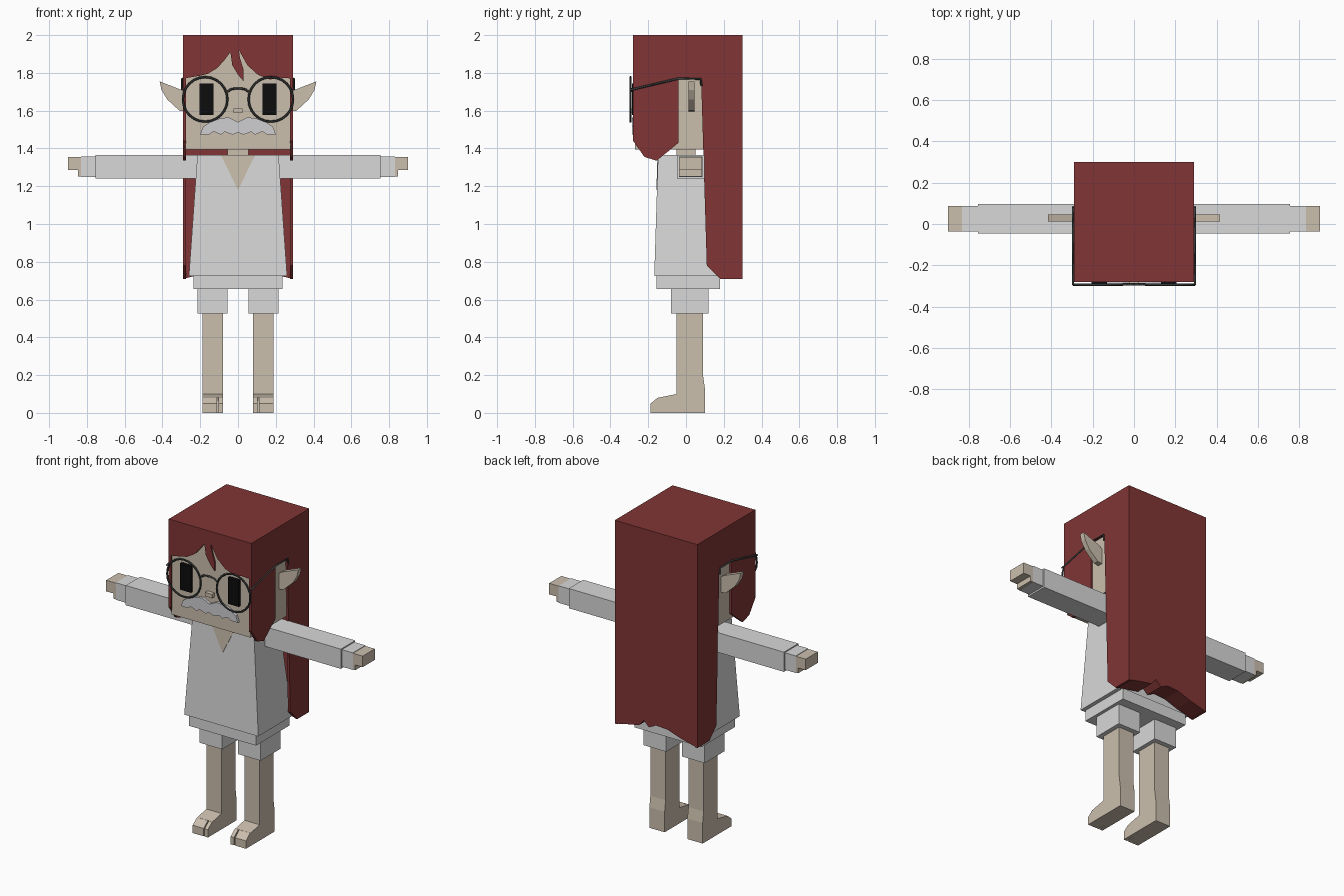
import bpy, bmesh, math
from mathutils import Vector

cube = bpy.data.objects.get("Cube")
if cube:
    bpy.data.objects.remove(cube, do_unlink=True)


def material(name, r, g, b):
    m = bpy.data.materials.new(name)
    m.use_nodes = True
    m.diffuse_color = (r, g, b, 1)
    bsdf = m.node_tree.nodes["Principled BSDF"]
    bsdf.inputs["Base Color"].default_value = (r, g, b, 1)
    bsdf.inputs["Roughness"].default_value = 0.9
    return m


RED = material("hair red", 0.22, 0.036, 0.036)
SKIN = material("skin beige", 0.6, 0.52, 0.42)
WHITE = material("cloth white", 0.69, 0.69, 0.69)
GREY = material("moustache grey", 0.62, 0.62, 0.64)
BLACK = material("eye black", 0.004, 0.004, 0.004)
METAL = material("frame grey", 0.05, 0.055, 0.055)


def finish(name, bm, mat):
    bmesh.ops.recalc_face_normals(bm, faces=bm.faces)
    mesh = bpy.data.meshes.new(name)
    bm.to_mesh(mesh)
    bm.free()
    mesh.materials.append(mat)
    ob = bpy.data.objects.new(name, mesh)
    bpy.context.collection.objects.link(ob)
    return ob


def prism(name, pts, axis, a, b, mat):
    """Extrude a profile along x (points are y, z) or y (points are x, z)."""
    bm = bmesh.new()
    put = (lambda p, t: (t, p[0], p[1])) if axis == "x" else (lambda p, t: (p[0], t, p[1]))
    face = bm.faces.new([bm.verts.new(put(p, a)) for p in pts])
    ext = bmesh.ops.extrude_face_region(bm, geom=[face])
    shift = Vector(put((0, 0), b - a))
    bmesh.ops.translate(bm, vec=shift, verts=[v for v in ext["geom"] if isinstance(v, bmesh.types.BMVert)])
    return finish(name, bm, mat)


def box(name, x, y, z, mat):
    pts = [(x[0], z[0]), (x[1], z[0]), (x[1], z[1]), (x[0], z[1])]
    return prism(name, pts, "y", y[0], y[1], mat)


def wire(name, pts, radius):
    cu = bpy.data.curves.new(name, "CURVE")
    cu.dimensions = "3D"
    cu.bevel_depth = radius
    cu.bevel_resolution = 0
    cu.use_fill_caps = True
    sp = cu.splines.new("POLY")
    sp.points.add(len(pts) - 1)
    for q, p in zip(sp.points, pts):
        q.co = (*p, 1)
    cu.materials.append(METAL)
    bpy.context.collection.objects.link(bpy.data.objects.new(name, cu))


# Head and neck
box("head", (-0.278, 0.278), (-0.27, 0.24), (1.395, 1.97), SKIN)
box("neck", (-0.055, 0.055), (-0.05, 0.05), (1.3, 1.4), SKIN)

# Hair: cap, fringe, back curtain and side panels
box("hair_cap", (-0.29, 0.29), (-0.28, 0.3), (1.94, 2), RED)
fringe = [(-0.29, 1.77), (-0.2, 1.785), (-0.16, 1.795), (-0.11, 1.825), (-0.07, 1.87),
          (-0.04, 1.91), (-0.03, 1.84), (0, 1.79), (0.03, 1.755), (0.03, 1.815),
          (0.01, 1.88), (0.005, 1.92), (0.05, 1.84), (0.105, 1.79), (0.17, 1.765),
          (0.22, 1.775), (0.29, 1.77), (0.29, 2), (-0.29, 2)]
prism("hair_fringe", fringe, "y", -0.28, -0.262, RED)
curtain = [(-0.29, 2), (-0.29, 0.71), (-0.17, 0.74), (-0.08, 0.77), (0, 0.775), (0.05, 0.75),
           (0.087, 0.785), (0.12, 0.745), (0.2, 0.73), (0.29, 0.71), (0.29, 2)]
prism("hair_back", curtain, "y", 0.18, 0.3, RED)
panel = [(-0.28, 2), (-0.28, 1.44), (-0.22, 1.355), (-0.155, 1.335), (-0.1, 1.38), (-0.04, 1.43),
         (-0.04, 1.77), (0.08, 1.77), (0.11, 0.78), (0.18, 0.71), (0.3, 0.71), (0.3, 2)]

# Face
nose = box("nose", (-0.025, 0.025), (-0.296, -0.26), (1.587, 1.612), SKIN)
half = [(0.05, 1.565), (0.09, 1.56), (0.14, 1.545), (0.185, 1.515), (0.2, 1.475), (0.15, 1.475),
        (0.13, 1.49), (0.09, 1.473), (0.07, 1.488), (0.03, 1.473)]
moustache = [(0, 1.54)] + half + [(0, 1.485)] + [(-x, z) for x, z in reversed(half)]
prism("moustache", moustache, "y", -0.287, -0.265, GREY)
arch = [(0.056, 1.7), (0.04, 1.712), (0.015, 1.718)]
bridge = [(-x, -0.292, z) for x, z in arch] + [(x, -0.292, z) for x, z in reversed(arch)]
wire("glasses_bridge", bridge, 0.006)

# Tunic: tapered body, neckline and hem
bm = bmesh.new()
bmesh.ops.create_cube(bm, size=1)
for v in bm.verts:
    top = v.co.z > 0
    back = v.co.y > 0
    v.co.x = math.copysign(0.215 if top else 0.26, v.co.x)
    v.co.y = (0.1 if top else 0.17) if back else (-0.148 if top else -0.168)
    v.co.z = 1.365 if top else 0.725
finish("tunic", bm, WHITE)
neckline = prism("neckline", [(-0.09, 1.363), (0.09, 1.363), (0, 1.18)], "y", -0.151, -0.145, SKIN)
for v in neckline.data.vertices:
    v.co.y -= (1.365 - v.co.z) * 0.031
box("hem", (-0.235, 0.235), (-0.155, 0.18), (0.655, 0.727), WHITE)

leg = [(-0.05, 0.54), (0.09, 0.54), (0.09, 0.2), (0.1, 0.13), (0.1, 0),
       (-0.14, 0), (-0.14, 0.082), (-0.05, 0.1)]
toe = [(-0.13, 0), (-0.13, 0.083), (-0.15, 0.08), (-0.187, 0.05), (-0.187, 0)]
ear = [(0.27, 1.69), (0.3, 1.71), (0.415, 1.755), (0.405, 1.71), (0.375, 1.66), (0.31, 1.6), (0.27, 1.595)]

# Paired parts
for side, s in (("left", 1), ("right", -1)):
    def sbox(part, x, y, z, mat):
        box(side + "_" + part, (s * x[0], s * x[1]), y, z, mat)

    prism(side + "_hair_panel", panel, "x", s * 0.274, s * 0.29, RED)
    prism(side + "_ear", [(s * x, z) for x, z in ear], "y", 0.012, 0.045, SKIN)
    sbox("eye", (0.13, 0.205), (-0.287, -0.265), (1.577, 1.745), BLACK)

    # Glasses
    bpy.ops.mesh.primitive_torus_add(major_segments=24, minor_segments=6, major_radius=0.118,
                                     minor_radius=0.006, location=(s * 0.174, -0.294, 1.66),
                                     rotation=(math.pi / 2, 0, 0))
    rim = bpy.context.object
    rim.name = side + "_glasses_rim"
    rim.data.materials.append(METAL)
    temple = [(-0.294, 1.71), (-0.04, 1.77), (0.078, 1.768), (0.082, 1.73)]
    wire(side + "_glasses_temple", [(s * 0.295, y, z) for y, z in temple], 0.006)

    # Arm
    sbox("sleeve", (0.19, 0.755), (-0.047, 0.097), (1.24, 1.365), WHITE)
    sbox("cuff", (0.74, 0.832), (-0.037, 0.088), (1.25, 1.358), WHITE)
    sbox("hand", (0.82, 0.9), (-0.036, 0.086), (1.285, 1.355), SKIN)
    sbox("thumb", (0.82, 0.848), (-0.036, 0.086), (1.252, 1.29), SKIN)

    # Leg and split foot
    sbox("short", (0.055, 0.215), (-0.08, 0.12), (0.525, 0.66), WHITE)
    prism(side + "_leg", leg, "x", s * 0.08, s * 0.187, SKIN)
    prism(side + "_big_toe", toe, "x", s * 0.08, s * 0.103, SKIN)
    prism(side + "_toes", toe, "x", s * 0.11, s * 0.187, SKIN)
